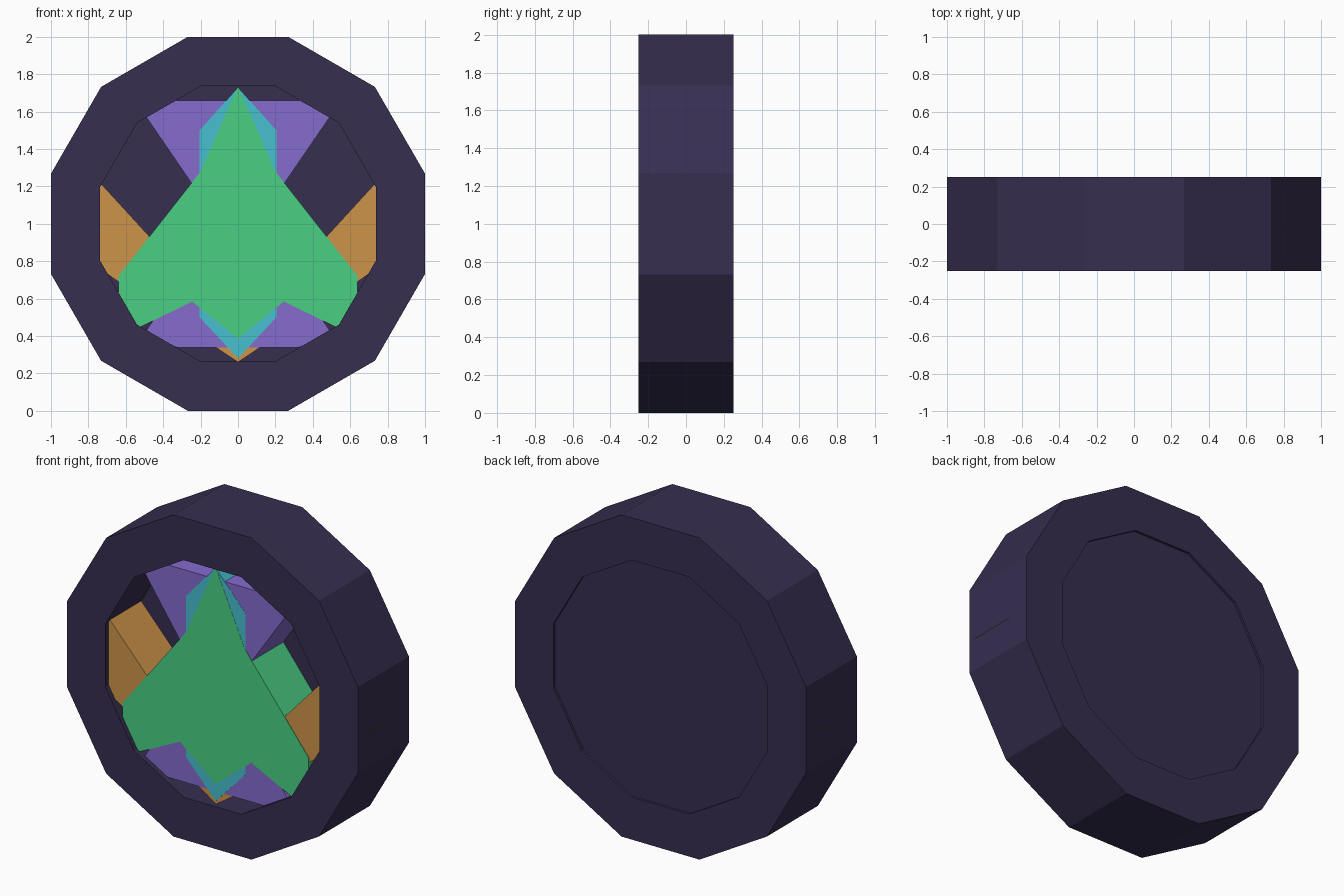
import bpy, bmesh, math

if "Cube" in bpy.data.objects:
    bpy.data.objects.remove(bpy.data.objects["Cube"])


def material(name, rgb):
    m = bpy.data.materials.new(name)
    lin = [((c / 255 + 0.055) / 1.055) ** 2.4 for c in rgb]
    m.diffuse_color = (*lin, 1)
    m.use_nodes = True
    m.node_tree.nodes["Principled BSDF"].inputs["Base Color"].default_value = m.diffuse_color
    return m


dark = material("dark_violet", (54, 46, 80))
green = material("green", (74, 208, 132))
teal = material("teal", (72, 192, 208))
purple = material("purple", (134, 107, 206))
orange = material("orange", (206, 148, 74))


def finish(bm, name, mat):
    bmesh.ops.recalc_face_normals(bm, faces=bm.faces)
    me = bpy.data.meshes.new(name)
    bm.to_mesh(me)
    bm.free()
    me.materials.append(mat)
    ob = bpy.data.objects.new(name, me)
    bpy.context.collection.objects.link(ob)


def prism(name, pts, y0, y1, mat):
    """Extrude an (x, z) outline from y0 to y1."""
    bm = bmesh.new()
    f = bm.faces.new([bm.verts.new((x, y0, z)) for x, z in pts])
    ext = bmesh.ops.extrude_face_region(bm, geom=[f], use_keep_orig=True)
    vs = [g for g in ext["geom"] if isinstance(g, bmesh.types.BMVert)]
    bmesh.ops.translate(bm, vec=(0, y1 - y0, 0), verts=vs)
    finish(bm, name, mat)


def mirrored(half):
    """Half outline from top to bottom on +x, completed on -x."""
    return half + [(-x, z) for x, z in reversed(half) if x > 0]


def dodecagon(apothem):
    r = apothem / math.cos(math.pi / 12)
    return [(r * math.cos(math.radians(15 + 30 * i)),
             1 + r * math.sin(math.radians(15 + 30 * i))) for i in range(12)]


# Twelve-sided rim: square section swept round
bm = bmesh.new()
loops = [[bm.verts.new((x, y, z)) for x, z in dodecagon(a)]
         for a, y in ((1, -0.25), (1, 0.25), (0.737, 0.25), (0.737, -0.25))]
for k in range(4):
    a, b = loops[k], loops[(k + 1) % 4]
    for i in range(12):
        j = (i + 1) % 12
        bm.faces.new((a[i], a[j], b[j], b[i]))
finish(bm, "rim", dark)

# Back plate, slightly recessed behind the rim
prism("back_plate", dodecagon(0.737), 0.09, 0.235, dark)

# Layered emblem pieces, tiny steps keep the fronts apart
prism("orange_wings", mirrored([(0, 1.36), (0.19, 1.33), (0.38, 0.83),
                                (0.76, 1.245), (1.001, 0.935), (0, 0.26)]),
      -0.217, 0.095, orange)
prism("purple_hourglass", mirrored([(0.33, 1.66), (0.49, 1.57), (0.1, 1.0),
                                    (0.49, 0.43), (0.33, 0.34)]),
      -0.218, 0.095, purple)
prism("teal_bar", mirrored([(0, 1.73), (0.205, 1.5), (0.205, 0.5), (0, 0.28)]),
      -0.219, 0.095, teal)
prism("green_arrow", mirrored([(0, 1.735), (0.2, 1.28), (0.64, 0.72),
                               (0.64, 0.39), (0.245, 0.585), (0, 0.385)]),
      -0.22, 0.095, green)
